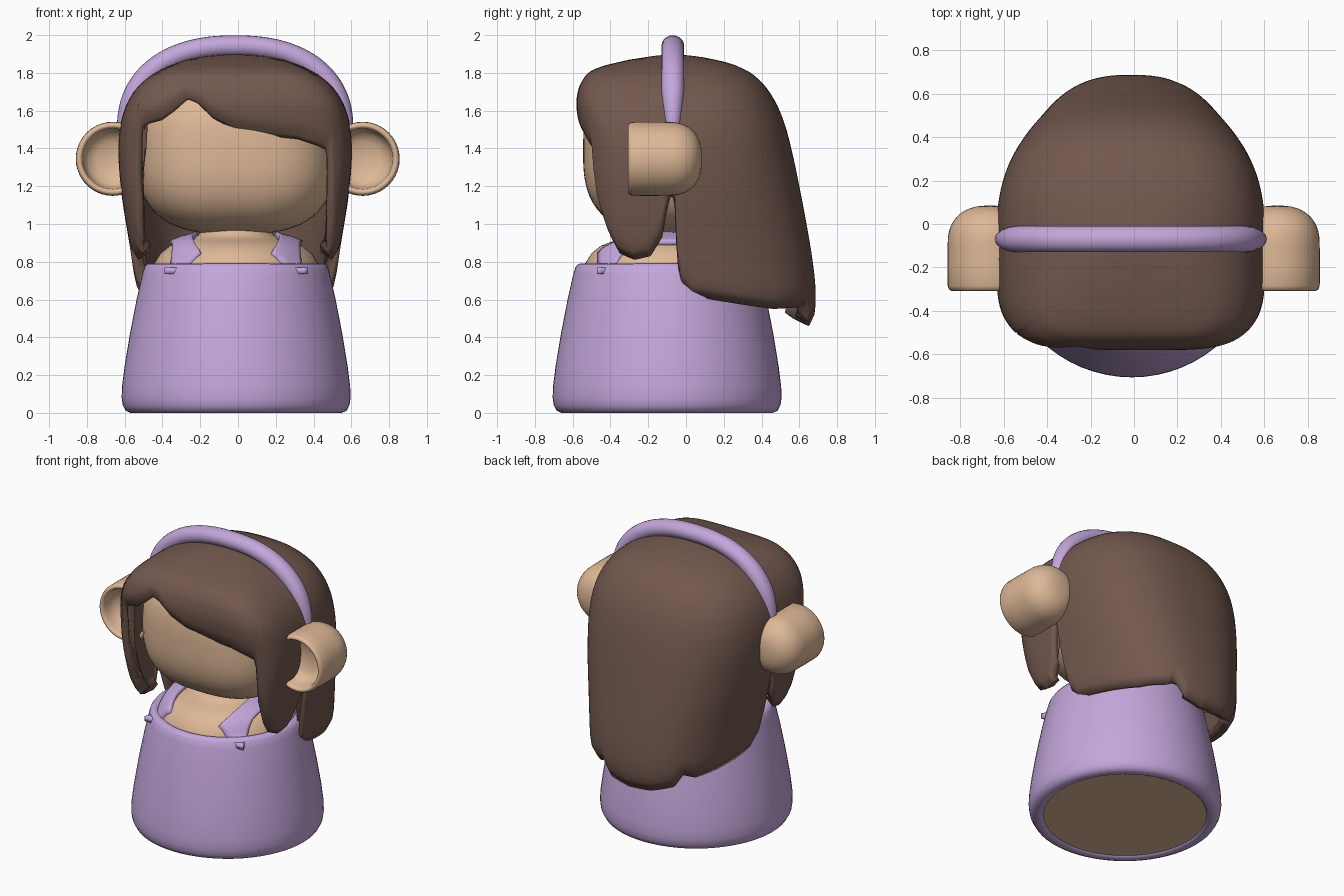
import bpy, bmesh, math
from mathutils import Vector

if "Cube" in bpy.data.objects:
    bpy.data.objects.remove(bpy.data.objects["Cube"])


def mat(name, rgb):
    m = bpy.data.materials.new(name)
    m.diffuse_color = (*rgb, 1)
    m.use_nodes = True
    m.node_tree.nodes["Principled BSDF"].inputs["Base Color"].default_value = m.diffuse_color
    return m


SKIN = mat("skin", (0.73, 0.48, 0.31))
LILAC = mat("lilac", (0.55, 0.385, 0.71))
BROWN = mat("brown_hair", (0.17, 0.098, 0.077))


def finish(name, bm, material, angle=40):
    me = bpy.data.meshes.new(name)
    bm.to_mesh(me)
    bm.free()
    ob = bpy.data.objects.new(name, me)
    bpy.context.collection.objects.link(ob)
    me.materials.append(material)
    bpy.ops.object.select_all(action='DESELECT')
    ob.select_set(True)
    bpy.context.view_layer.objects.active = ob
    bpy.ops.object.shade_smooth_by_angle(angle=math.radians(angle))
    return ob


def table(t, pts):
    """Linear lookup of t in a list of (key, value)."""
    if t <= pts[0][0]:
        return pts[0][1]
    for (a, va), (b, vb) in zip(pts, pts[1:]):
        if t <= b:
            return va + (vb - va) * (t - a) / max(b - a, 1e-6)
    return pts[-1][1]


def soft(z, pts):
    """Lookup smoothed over a small window, sharper near the crown."""
    w = 0.07 * min(1, max(0, (1.85 - z) / 0.2))
    return sum(table(z + w * k, pts) for k in (-1, -.5, 0, .5, 1)) / 5


def grid(bm, rows, wrap=False):
    vs = [[bm.verts.new(p) for p in r] for r in rows]
    n = len(rows[0])
    for a, b in zip(vs, vs[1:]):
        for j in range(n if wrap else n - 1):
            k = (j + 1) % n
            bm.faces.new((a[j], a[k], b[k], b[j]))


def lathe(name, profile, material, center, axis='Z', n=64, angle=40):
    bm = bmesh.new()
    rows = []
    for r, h in profile:
        ring = []
        for i in range(n):
            c, s = r * math.cos(math.tau * i / n), r * math.sin(math.tau * i / n)
            ring.append(Vector(center) + Vector((c, s, h) if axis == 'Z' else (c, h, s)))
        rows.append(ring)
    grid(bm, rows, True)
    bmesh.ops.remove_doubles(bm, verts=bm.verts, dist=1e-5)
    bmesh.ops.recalc_face_normals(bm, faces=bm.faces)
    return finish(name, bm, material, angle)


# Body and dress
lathe("dress", [(.50, .03), (.515, .008), (.53, 0), (.56, 0), (.585, .012), (.6, .04), (.606, .08),
                (.604, .14), (.59, .25), (.562, .42), (.527, .6), (.498, .73), (.486, .77),
                (.472, .788), (.45, .792), (.42, .78)], LILAC, (-.01, -.1, 0), angle=60)
SHOULDER = [(.2, .94), (.24, .92), (.29, .908), (.35, .885), (.40, .845), (.435, .79), (.45, .74)]
lathe("body", [(0, .01), (.52, .01), (.52, .1), (.5, .4)] + SHOULDER[::-1] +
      [(.185, .96), (.18, 1.05), (0, 1.05)], SKIN, (-.01, -.1, 0))

# Shoulder straps follow the shoulder surface and flare at the ends
for side, label in ((-1, "left"), (1, "right")):
    bm = bmesh.new()
    rows = []
    for i in range(33):
        t = -1 + i / 16
        y = .37 * t
        half = .045 + .05 * abs(t) ** 4 + .025 * (1 - abs(t)) ** 2
        row = []
        for j in range(9):
            x = .285 + half * (j / 4 - 1)
            row.append((-.01 + side * x, -.1 + y, table(math.hypot(x, y), SHOULDER) + .03))
        rows.append(row)
    grid(bm, rows)
    bmesh.ops.recalc_face_normals(bm, faces=bm.faces)
    if sum(f.normal.z for f in bm.faces) < 0:
        bmesh.ops.reverse_faces(bm, faces=bm.faces)
    ob = finish(label + "_strap", bm, LILAC, 60)
    m = ob.modifiers.new("thickness", 'SOLIDIFY')
    m.thickness, m.offset = .035, -1

# Head: rounded block
bm = bmesh.new()
bmesh.ops.create_uvsphere(bm, u_segments=64, v_segments=40, radius=1)
half = (.525, .495, .44)
for v in bm.verts:
    d = v.co.normalized()
    r = sum(abs(d[k] / half[k]) ** 2.8 for k in range(3)) ** (-1 / 2.8)
    v.co = d * r + Vector((-.01, -.05, 1.385))
finish("head", bm, SKIN, 80)

# Ears: domed cups, open to the front
ear = [(.195 * math.sin(a) ** .8, -.09 + .175 * math.cos(a) ** .9)
       for a in [math.pi / 2 * i / 12 for i in range(12)]]
ear += [(.195, -.1), (.196, -.2), (.195, -.285), (.188, -.302), (.177, -.308), (.166, -.302),
        (.16, -.285), (.155, -.24), (.135, -.2), (.09, -.175), (0, -.165)]
for x, label in ((-.663, "left"), (.66, "right")):
    lathe(label + "_ear", ear, SKIN, (x, 0, 1.345), 'Y', 40, 70)

# Hair silhouette by height: half width, front reach, back reach
WIDTH = [(.45, .5), (.65, .525), (.9, .56), (1.1, .595), (1.3, .617), (1.45, .62), (1.6, .595),
         (1.7, .545), (1.78, .46), (1.83, .37), (1.87, .26), (1.89, .15), (1.9, 0)]
FRONT = [(.8, .35), (.9, .40), (1.0, .43), (1.2, .465), (1.45, .475), (1.6, .515), (1.7, .51),
         (1.77, .475), (1.81, .44), (1.84, .36), (1.87, .23), (1.89, .1), (1.9, 0)]
BACK = [(.45, .75), (.65, .76), (.85, .735), (1.1, .69), (1.35, .64), (1.55, .59), (1.7, .52),
        (1.8, .42), (1.85, .31), (1.88, .18), (1.892, .09), (1.9, 0)]
CY = -.07
# Lower edge of the hair as (x, y, z): fringe, then side locks, then back
FRINGE = [(-.53, -.52, 1.5), (-.5, -.55, 1.53), (-.4, -.55, 1.55), (-.32, -.55, 1.6), (-.25, -.55, 1.66),
          (-.2, -.55, 1.64), (-.12, -.55, 1.56), (0, -.55, 1.495), (.15, -.55, 1.47),
          (.35, -.55, 1.45), (.5, -.55, 1.41), (.53, -.52, 1.39)]
SIDE = [(.545, -.5, 1.1), (.56, -.45, .93), (.57, -.4, .845), (.58, -.3, .81), (.58, -.2, .83),
        (.58, -.13, .93), (.58, -.095, 1.1), (.58, -.075, 1.16), (.58, -.06, 1.1), (.58, -.045, .8),
        (.57, -.015, .68), (.57, .05, .62), (.54, .2, .595), (.48, .35, .57), (.38, .46, .55)]
TAIL = [(.22, .56, .56), (.19, .57, .58), (.13, .6, .49), (0, .62, .46), (-.15, .6, .465),
        (-.28, .54, .5), (-.33, .52, .58)]
edge = FRINGE + SIDE + TAIL + [(-x, y, z) for x, y, z in SIDE]
keys = [(math.atan2(y - CY, x) % math.tau, z) for x, y, z in edge]
keys = sorted((a + k * math.tau, z) for a, z in keys for k in (-1, 0, 1))

# Hair: one shell hanging from the crown down to that edge
N, M = 360, 40
rows = [[] for _ in range(M + 1)]
for i in range(N):
    th = math.tau * i / N
    c, s = math.cos(th), math.sin(th)
    bot = table(th, keys)
    for j in range(M + 1):
        z = 1.9 - (1.9 - bot) * (j / M) ** 1.7
        a = max(soft(z, WIDTH), 1e-4)
        b = max(soft(z, FRONT if s < 0 else BACK), 1e-4)
        p = 5 if s < 0 else 2.5
        if z > 1.8 and s < 0:
            p = 5 - 2 * (z - 1.8) / .1
        r = (abs(c / a) ** p + abs(s / b) ** p) ** (-1 / p)
        r -= .03 * max(0, 1 - (z - bot) / .09) ** 2    # lower edge curls in
        rows[j].append((-.015 + r * c, CY + r * s, z))
bm = bmesh.new()
grid(bm, rows, True)
bmesh.ops.remove_doubles(bm, verts=bm.verts, dist=1e-3)
bmesh.ops.recalc_face_normals(bm, faces=bm.faces)
if max(bm.faces, key=lambda f: f.calc_center_median().z).normal.z < 0:
    bmesh.ops.reverse_faces(bm, faces=bm.faces)
hair = finish("hair", bm, BROWN, 80)
m = hair.modifiers.new("thickness", 'SOLIDIFY')
m.thickness, m.offset = .075, -1

# Headband: tube swept over the crown
bm = bmesh.new()
path = []
for i in range(49):
    a = math.pi * i / 48
    c, s = math.cos(a), math.sin(a)
    path.append(Vector((math.copysign(abs(c) ** (2 / 2.3), c) * .57 - .015, -.07,
                        1.5 + .443 * max(s, 0) ** (2 / 2.3))))
rows = []
for i, p in enumerate(path):
    t = (path[min(i + 1, 48)] - path[max(i - 1, 0)]).normalized()
    out = Vector((t.z, 0, -t.x))
    w = .043 + .017 * min(1, (p.z - 1.5) / .2)
    rows.append([p + out * .056 * math.cos(q) + Vector((0, w * math.sin(q), 0))
                 for q in [math.tau * k / 20 for k in range(20)]])
grid(bm, rows, True)
bmesh.ops.holes_fill(bm, edges=bm.edges, sides=0)
bmesh.ops.recalc_face_normals(bm, faces=bm.faces)
finish("headband", bm, LILAC, 50)
